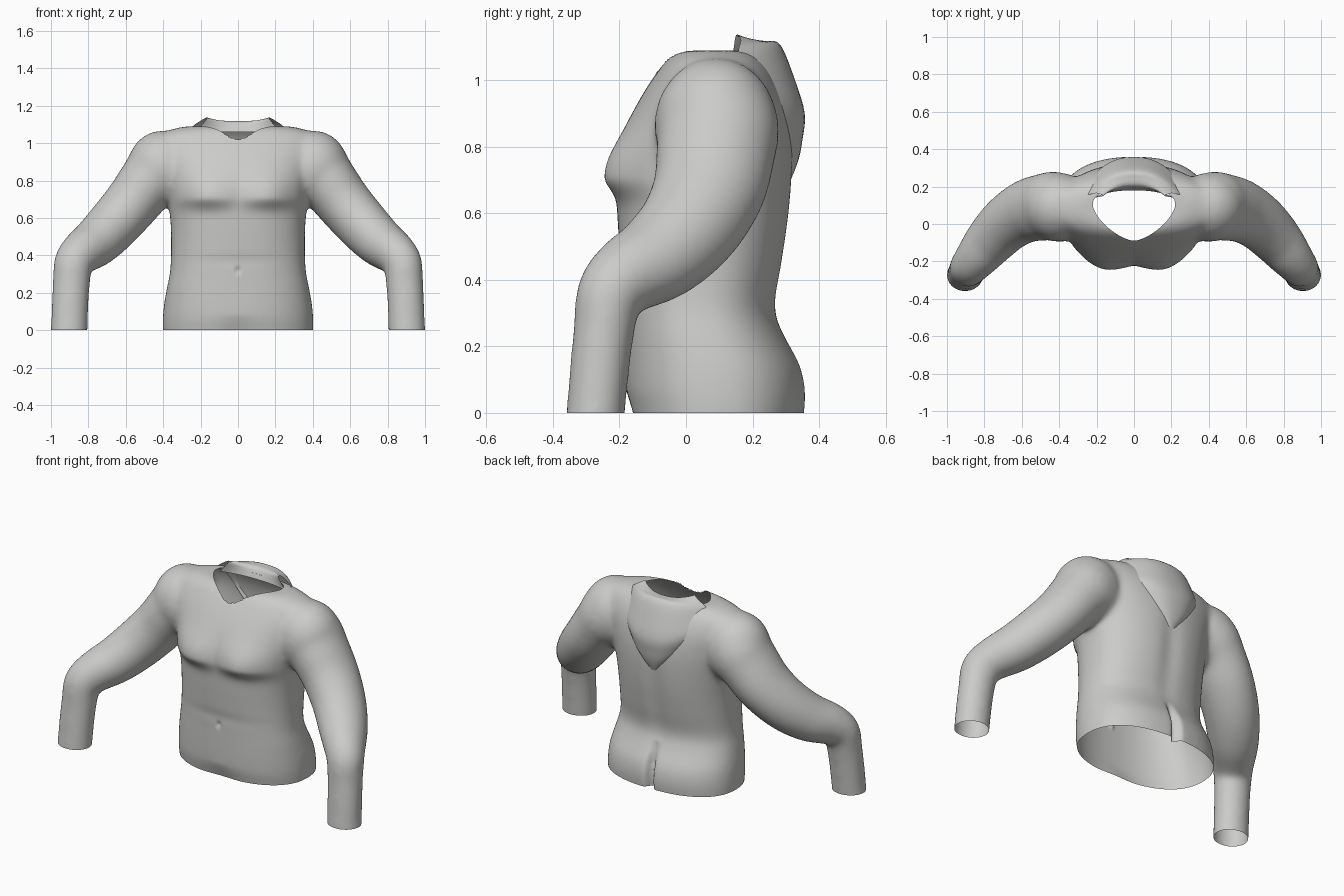
import bpy, bmesh, math
from mathutils import Vector, Matrix

if "Cube" in bpy.data.objects:
    bpy.data.objects.remove(bpy.data.objects["Cube"])

grey = bpy.data.materials.new("light_grey")
grey.diffuse_color = (0.6, 0.6, 0.59, 1)
grey.use_nodes = True
grey.node_tree.nodes["Principled BSDF"].inputs["Base Color"].default_value = grey.diffuse_color


def refine(rows, n=5):
    """Smoothly interpolate rows of numbers."""
    out = []
    for i in range(len(rows) - 1):
        p = [rows[max(0, min(len(rows) - 1, i + k))] for k in (-1, 0, 1, 2)]
        for j in range(n):
            t = j / n
            out.append([b + 0.5 * t * (c - a + t * (2*a - 5*b + 4*c - d + t * (3*(b - c) + d - a)))
                        for a, b, c, d in zip(*p)])
    return out + [list(rows[-1])]


def loft(bm, rings):
    """Closed tube through rings of points."""
    vs = [[bm.verts.new(p) for p in r] for r in rings]
    n = len(vs[0])
    for a, b in zip(vs, vs[1:]):
        for i in range(n):
            bm.faces.new((a[i], a[(i + 1) % n], b[(i + 1) % n], b[i]))
    bm.faces.new(vs[0][::-1])
    bm.faces.new(vs[-1])


def blob(bm, centre, radii):
    m = Matrix.Translation(centre) @ Matrix.Diagonal((*radii, 1))
    bmesh.ops.create_uvsphere(bm, u_segments=32, v_segments=20, radius=1, matrix=m)


def spow(v, e):
    return math.copysign(abs(v) ** e, v)


def bump(v, centre, width):
    return math.exp(-((v - centre) / width) ** 2)


ANG = [2 * math.pi * i / 48 for i in range(48)]
bm = bmesh.new()

# trunk: height, half width, front y, back y
trunk = [(-0.06, .40, -.16, .35), (0, .403, -.168, .356), (.06, .403, -.182, .36),
         (.14, .396, -.186, .345), (.24, .378, -.187, .293), (.32, .363, -.188, .27),
         (.45, .358, -.197, .292), (.6, .363, -.207, .314), (.75, .385, -.207, .324),
         (.86, .41, -.178, .317), (.95, .435, -.135, .297), (1.02, .43, -.09, .265),
         (1.06, .395, -.06, .235), (1.09, .29, -.025, .205)]
loft(bm, [[(w * spow(math.cos(a), .86), (f + b) / 2 + (b - f) / 2 * spow(math.sin(a), .86), z)
           for a in ANG] for z, w, f, b in refine(trunk)])

# arm: centre x, y, z, radius along y, radius across
arm = [(.32, .10, .90, .15, .14), (.41, .10, .865, .18, .18), (.48, .09, .79, .18, .162),
       (.57, .07, .675, .17, .15), (.67, .01, .56, .155, .143), (.76, -.08, .47, .14, .132),
       (.835, -.172, .415, .12, .117), (.88, -.228, .358, .102, .105), (.89, -.245, .26, .093, .1),
       (.898, -.26, .13, .09, .099), (.905, -.277, -.06, .088, .099)]
arm = refine(arm)
for side in (1, -1):
    rings = []
    for i, (x, y, z, rs, rn) in enumerate(arm):
        t = (Vector(arm[min(i + 1, len(arm) - 1)][:3]) - Vector(arm[max(i - 1, 0)][:3])).normalized()
        s = Vector((0, 1, 0))
        s = (s - t * t.dot(s)).normalized()
        n = t.cross(s)
        ring = []
        for a in ANG:
            p = Vector((x, y, z)) + s * rs * math.cos(a) + n * rn * math.sin(a)
            ring.append((p.x * side, p.y, p.z))
        rings.append(ring)
    loft(bm, rings)
    blob(bm, (.405 * side, .09, .865), (.188, .186, .203))   # shoulder
bmesh.ops.recalc_face_normals(bm, faces=bm.faces)

mesh = bpy.data.meshes.new("body_shell")
bm.to_mesh(mesh)
bm.free()
body = bpy.data.objects.new("body_shell", mesh)
bpy.context.collection.objects.link(body)

# fuse the volumes into one skin and soften the joins
rm = body.modifiers.new("fuse", 'REMESH')
rm.mode = 'VOXEL'
rm.voxel_size = 0.0115
sm = body.modifiers.new("soften", 'SMOOTH')
sm.factor = 0.5
sm.iterations = 36
bpy.context.view_layer.update()
dg = bpy.context.evaluated_depsgraph_get()
fused = bpy.data.meshes.new_from_object(body.evaluated_get(dg))
body.modifiers.clear()
body.data = fused

bm = bmesh.new()
bm.from_mesh(fused)

# open hem and cuffs at ground level
bmesh.ops.bisect_plane(bm, geom=bm.verts[:] + bm.edges[:] + bm.faces[:], dist=1e-5,
                       plane_co=(0, 0, 0), plane_no=(0, 0, 1), clear_inner=True)


# neck opening: pointed front, rounded back
def neck(p):
    e, r = (1.5, .19) if p.y < .1 else (2.5, .09)
    f = abs(p.x / .22) ** e + abs((p.y - .1) / r) ** e
    return f ** (1 / e)


hole = [f for f in bm.faces
        if f.calc_center_median().z > .95 and neck(f.calc_center_median()) < 1]
bmesh.ops.delete(bm, geom=hole, context='FACES')
for v in bm.verts:
    if v.is_boundary and v.co.z > .9:
        k = neck(v.co)
        v.co.x /= k
        v.co.y = .1 + (v.co.y - .1) / k

# sculpted relief
for v in bm.verts:
    x, y, z = v.co
    ax = abs(x)
    if y > .12 and ax < .5:
        if .2 < z < .95:   # spine groove
            v.co.y -= .012 * bump(x, 0, .06) * math.sin((z - .2) / .75 * math.pi)
        if z < .3:         # seat cleft
            v.co.y -= .045 * bump(x, 0, .022) * min(1, max(0, (.26 - z) / .12))
    elif y < -.02:
        fade = min(1, max(0, (.42 - ax) / .1))
        # chest
        v.co.y -= .05 * fade * bump(ax, .17, .15) * bump(z, .71, .13 if z > .71 else .055)
        if z < .5:         # navel and stomach line
            v.co.y += .02 * bump(x, 0, .008) * bump(z, .32, .016)
            v.co.y += .004 * bump(x, 0, .22) * bump(z, .37, .035)
        if z < .08 and y < -.1:    # tucked hem
            v.co.y += .012 * bump(x, 0, .1) * (1 - z / .08) * (ax < .5)
bm.to_mesh(fused)
bm.free()

# hood hanging at the back: centre z, edge z, half width, centre y, edge y
hood_rows = refine([(1.06, 1.065, .22, .18, .14), (1.11, 1.135, .165, .205, .15),
                    (1.118, 1.12, .20, .245, .165), (1.105, 1.08, .25, .285, .16),
                    (1.0, 1.03, .235, .328, .215), (.9, .95, .215, .357, .265),
                    (.82, .87, .17, .35, .285), (.76, .795, .11, .338, .30),
                    (.70, .715, .03, .315, .305)], 4)
bm = bmesh.new()
N = 16
grid = []
for zc, ze, w, yc, ye in hood_rows:
    row = []
    for i in range(N + 1):
        u = 2 * i / N - 1
        k = abs(u) ** 2.4
        row.append(bm.verts.new((w * u, yc + (ye - yc) * k, zc + (ze - zc) * k)))
    grid.append(row)
for a, b in zip(grid, grid[1:]):
    for i in range(N):
        bm.faces.new((a[i], b[i], b[i + 1], a[i + 1]))
mesh = bpy.data.meshes.new("hood")
bm.to_mesh(mesh)
bm.free()
hood = bpy.data.objects.new("hood", mesh)
bpy.context.collection.objects.link(hood)

# finish
for ob in (body, hood):
    ob.data.materials.clear()
    ob.data.materials.append(grey)
    bpy.ops.object.select_all(action='DESELECT')
    ob.select_set(True)
    bpy.context.view_layer.objects.active = ob
    bpy.ops.object.shade_smooth_by_angle(angle=math.radians(60))
